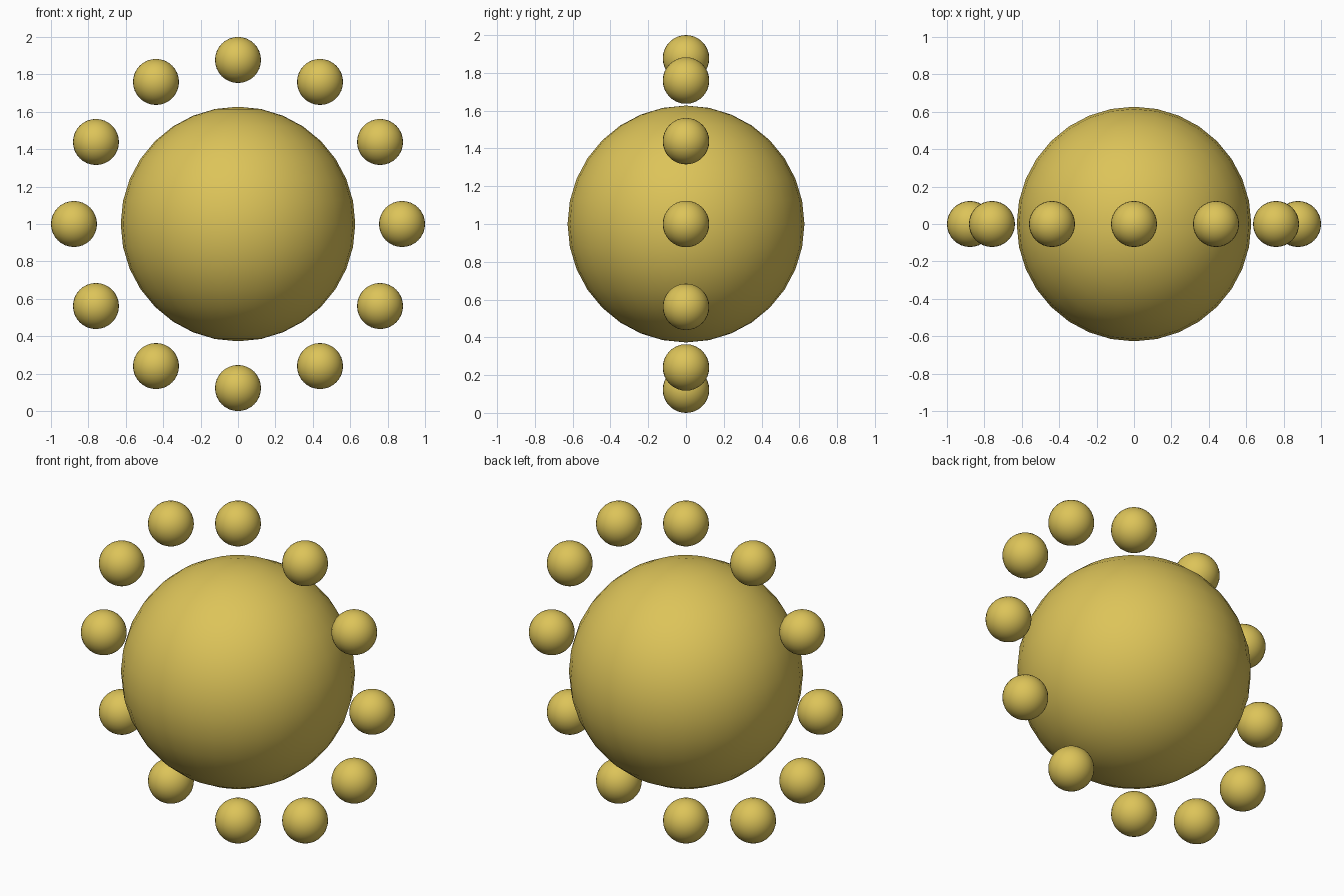
import bpy
from math import sin, cos, tau

if "Cube" in bpy.data.objects:
    bpy.data.objects.remove(bpy.data.objects["Cube"])


def ball(name, radius, location, material):
    bpy.ops.mesh.primitive_uv_sphere_add(
        segments=32, ring_count=16, radius=radius, location=location)
    obj = bpy.context.object
    obj.name = name
    bpy.ops.object.shade_smooth()
    obj.data.materials.append(material)
    return obj


gold = bpy.data.materials.new("gold")
gold.diffuse_color = (0.72, 0.55, 0.10, 1)
gold.use_nodes = True
gold.node_tree.nodes["Principled BSDF"].inputs["Base Color"].default_value = gold.diffuse_color

# Large central ball
ball("central_ball", 0.627, (0, 0, 1), gold)

# Upright ring of twelve small balls, one at each clock position
COUNT, RING = 12, 0.877
for i in range(COUNT):
    a = tau * i / COUNT
    ball(f"ring_ball_{i + 1}", 0.123, (RING * sin(a), 0, 1 + RING * cos(a)), gold)
